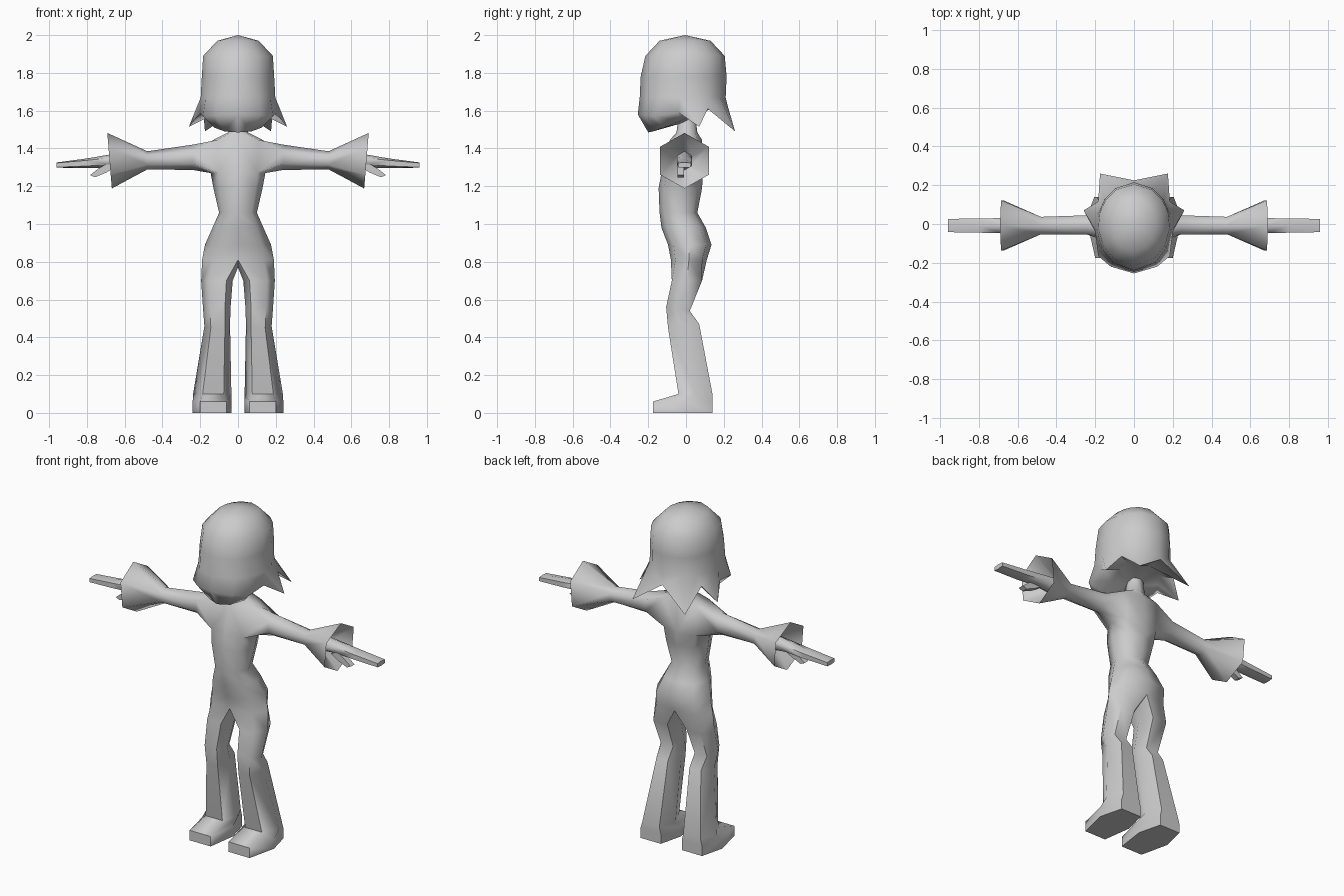
import bpy, bmesh, math
from mathutils import Vector

if "Cube" in bpy.data.objects:
    bpy.data.objects.remove(bpy.data.objects["Cube"])

grey = bpy.data.materials.new("plain_grey")
grey.diffuse_color = (0.6, 0.6, 0.6, 1)
grey.use_nodes = True
grey.node_tree.nodes["Principled BSDF"].inputs["Base Color"].default_value = grey.diffuse_color


def bridge(bm, a, b, closed=False):
    """Quads between two rows of vertices."""
    n = len(a)
    for i in range(n if closed else n - 1):
        j = (i + 1) % n
        bm.faces.new((a[i], a[j], b[j], b[i]))


def row(bm, pts):
    return [bm.verts.new(p) for p in pts]


def finish(bm, name, angle=62):
    """Mirror the half across x, weld the seam, smooth shade."""
    geo = bm.verts[:] + bm.edges[:] + bm.faces[:]
    dup = bmesh.ops.duplicate(bm, geom=geo)["geom"]
    for v in dup:
        if isinstance(v, bmesh.types.BMVert):
            v.co.x *= -1
    bmesh.ops.remove_doubles(bm, verts=bm.verts[:], dist=0.0005)
    bmesh.ops.recalc_face_normals(bm, faces=bm.faces[:])
    mesh = bpy.data.meshes.new(name)
    bm.to_mesh(mesh)
    bm.free()
    mesh.materials.append(grey)
    ob = bpy.data.objects.new(name, mesh)
    bpy.context.collection.objects.link(ob)
    bpy.context.view_layer.objects.active = ob
    ob.select_set(True)
    bpy.ops.object.shade_smooth_by_angle(angle=math.radians(angle))
    ob.select_set(False)


def half_ring(z, w, yf, yb, drop=0.0):
    """Half of a torso section: front centre, front, side, back, back centre."""
    m, d = (yf + yb) / 2, (yb - yf) / 2
    return [(0, yf, z), (w * .72, m - d * .75, z), (w, m, z - drop),
            (w * .72, m + d * .75, z), (0, yb, z)]


# ---- body: torso, legs and arms as one skin
bm = bmesh.new()
torso = [row(bm, half_ring(*s)) for s in (
    (1.57, .045, -.04, .05), (1.485, .052, -.05, .06), (1.445, .15, -.085, .085, .01),
    (1.27, .145, -.13, .09), (1.19, .13, -.145, .085), (1.06, .10, -.14, .06),
    (0.98, .135, -.13, .105), (0.89, .175, -.095, .135), (0.81, .19, -.08, .11))]
ARM = 2                                     # arm opening sits below this row
for k in range(len(torso) - 1):
    a, b = torso[k], torso[k + 1]
    if k == ARM:
        bridge(bm, a[:2], b[:2])
        bridge(bm, a[3:], b[3:])
    else:
        bridge(bm, a, b)


def leg_ring(x0, x1, y0, y1, z, zf=None):
    """Six sided leg section; zf is the height at the front."""
    w, m = x1 - x0, (y0 + y1) / 2
    zf = z if zf is None else zf
    zm = (z + zf) / 2
    return [(x0 + w * .2, y0, zf), (x0 + w * .75, y0, zf), (x1, m, zm),
            (x0 + w * .78, y1, z), (x0 + w * .22, y1, z), (x0, m, zm)]


crotch = bm.verts.new((0, .01, .77))
prev = torso[-1] + [crotch]
for s in ((.028, .195, -.075, .085, .70), (.04, .185, -.105, .02, .54, .56),
          (.042, .178, -.095, .07, .47, .45), (.035, .238, -.04, .14, .10)):
    ring = row(bm, leg_ring(*s))
    bridge(bm, prev, ring, True)
    prev = ring
# shoe with the toe pushed forward
for z, zf in ((.06, .06), (0, 0)):
    ring = row(bm, [(.06, -.175, zf), (.20, -.175, zf), (.24, .0, z),
                    (.205, .14, z), (.07, .14, z), (.035, .0, z)])
    bridge(bm, prev, ring, True)
    prev = ring
bm.faces.new(prev)

# arm, flared cuff, hollow inside and flat hand
t, b = torso[ARM], torso[ARM + 1]
prev = [t[1], t[2], t[3], b[3], b[2], b[1]]


def arm_ring(x, zc, rz, yc, ry, lean=0.0, flat=.5):
    pts = [(-ry, flat), (0, 1), (ry, flat), (ry, -flat), (0, -1), (-ry, -flat)]
    return [(x + lean * k, yc + y, zc + rz * k) for y, k in pts]


for s in ((.24, 1.353, .067, -.005, .05), (.48, 1.337, .048, -.008, .045),
          (.68, 1.335, .147, -.008, .13, .012), (.57, 1.335, .05, -.008, .04),
          (.69, 1.332, .034, -.008, .038), (.80, 1.322, .025, -.008, .037, 0, .6),
          (.96, 1.312, .014, -.008, .034, 0, .8)):
    ring = row(bm, arm_ring(*s))
    bridge(bm, prev, ring, True)
    prev = ring
bm.faces.new(prev)
finish(bm, "body")

# ---- thumbs
bm = bmesh.new()
prev = None
for x, z, r in ((.67, 1.315, .022), (.72, 1.285, .022), (.77, 1.255, .013)):
    ring = row(bm, [(x - r, -.045, z - r * .6), (x + r, -.045, z + r * .3),
                    (x + r, -.01, z + r * .3), (x - r, -.01, z - r * .6)])
    if prev:
        bridge(bm, prev, ring, True)
    else:
        bm.faces.new(ring)
    prev = ring
bm.faces.new(prev)
finish(bm, "thumbs", 40)

# ---- head with pointed bob hair
bm = bmesh.new()
angles = [0, 35, 60, 86, 108, 128, 150, 180]


def hair_ring(z, w, yf, yb):
    m, d = (yf + yb) / 2, (yb - yf) / 2
    return [(w * math.sin(math.radians(a)) if 0 < a < 180 else 0,
             m - d * math.cos(math.radians(a)), z) for a in angles]


rows = [row(bm, hair_ring(*s)) for s in (
    (1.97, .11, -.14, .13), (1.89, .185, -.215, .205),
    (1.78, .192, -.24, .215), (1.67, .198, -.245, .21))]
# hem: face front, jaw corner, then side and back spikes with notches between
rows.append(row(bm, [(0, -.255, 1.58), (.12, -.22, 1.575), (.185, -.165, 1.57),
                     (.20, -.04, 1.59), (.26, .07, 1.515), (.185, .115, 1.61),
                     (.175, .26, 1.49), (0, .225, 1.61)]))
# chin and hollow underside
rows.append(row(bm, [(0, -.20, 1.485), (.07, -.175, 1.49), (.125, -.12, 1.51),
                     (.13, -.03, 1.545), (.13, .04, 1.58), (.11, .08, 1.61),
                     (.08, .12, 1.61), (0, .13, 1.61)]))
for a, b in zip(rows, rows[1:]):
    bridge(bm, a, b)
for ring, tip in ((rows[0], (0, -.005, 2.0)), (rows[-1], (0, .0, 1.54))):
    pole = bm.verts.new(tip)
    for p, q in zip(ring, ring[1:]):
        bm.faces.new((p, q, pole))
finish(bm, "head_and_hair")
